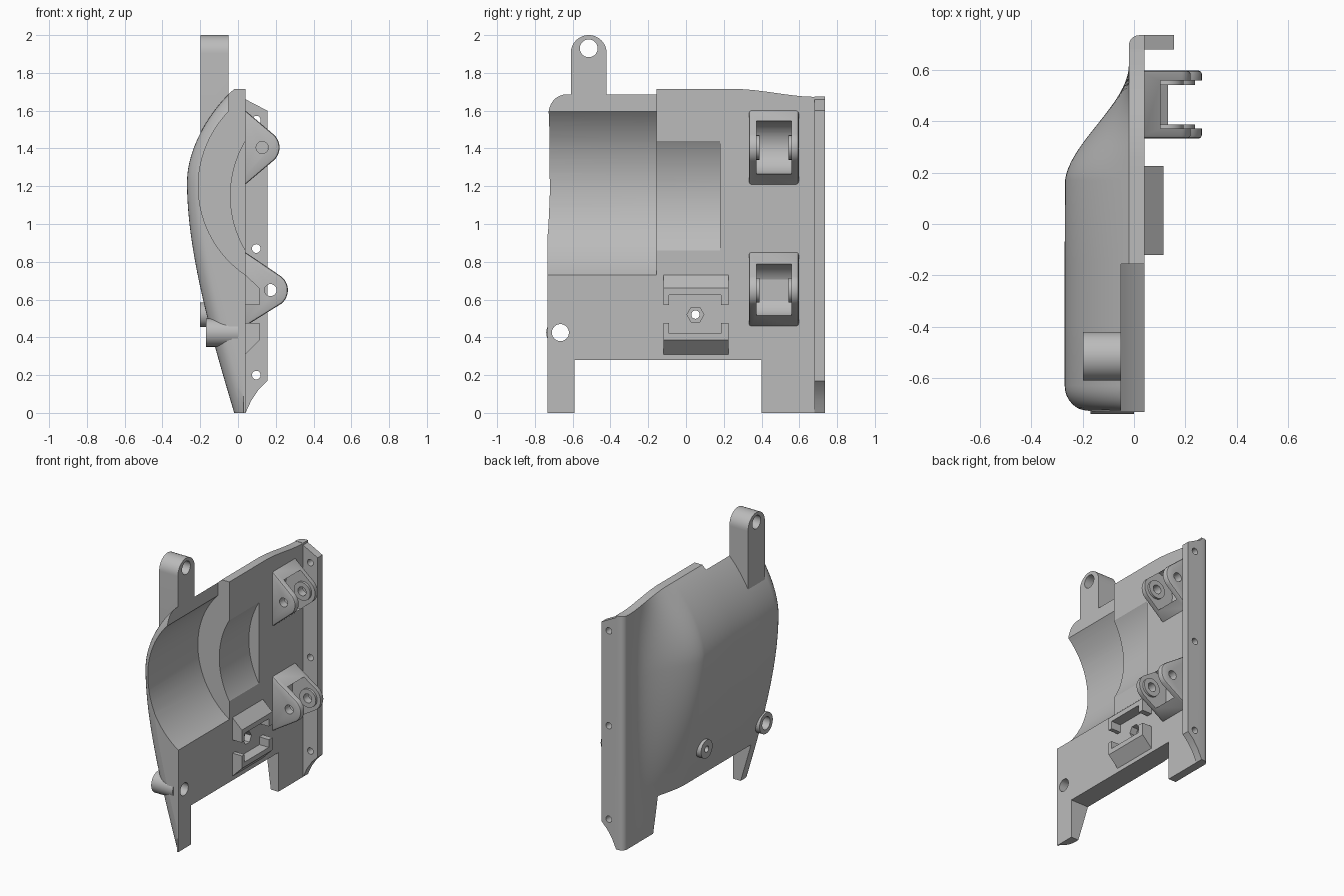
import bpy, bmesh, math
from mathutils import Vector
from mathutils.geometry import interpolate_bezier

old = bpy.data.objects.get("Cube")
if old:
    bpy.data.objects.remove(old, do_unlink=True)

grey = bpy.data.materials.new("plain_grey")
grey.use_nodes = True
grey.diffuse_color = (0.5, 0.5, 0.5, 1)
grey.node_tree.nodes["Principled BSDF"].inputs["Base Color"].default_value = (0.5, 0.5, 0.5, 1)


def loft(name, rings):
    """Closed solid through a list of equal-length point rings."""
    bm = bmesh.new()
    rows = [[bm.verts.new(p) for p in ring] for ring in rings]
    n = len(rows[0])
    for a, b in zip(rows, rows[1:]):
        for i in range(n):
            j = (i + 1) % n
            bm.faces.new((a[i], a[j], b[j], b[i]))
    bm.faces.new(rows[0])
    bm.faces.new(rows[-1])
    bmesh.ops.recalc_face_normals(bm, faces=bm.faces)
    mesh = bpy.data.meshes.new(name)
    bm.to_mesh(mesh)
    bm.free()
    mesh.materials.append(grey)
    ob = bpy.data.objects.new(name, mesh)
    bpy.context.collection.objects.link(ob)
    return ob


def prism_y(name, pts, y0, y1):
    return loft(name, [[(x, y, z) for x, z in pts] for y in (y0, y1)])


def prism_x(name, pts, x0, x1):
    return loft(name, [[(x, y, z) for y, z in pts] for x in (x0, x1)])


def rect(a0, a1, b0, b1):
    return [(a0, b0), (a1, b0), (a1, b1), (a0, b1)]


def arc(cx, cy, r, start=0, end=360, n=48):
    steps = n if end - start == 360 else n + 1
    angles = [math.radians(start + (end - start) * i / n) for i in range(steps)]
    return [(cx + r * math.cos(a), cy + r * math.sin(a)) for a in angles]


def bake(ob):
    deps = bpy.context.evaluated_depsgraph_get()
    mesh = bpy.data.meshes.new_from_object(ob.evaluated_get(deps))
    ob.modifiers.clear()
    ob.data = mesh


def cut(ob, cutters):
    for c in cutters:
        mod = ob.modifiers.new("cut", "BOOLEAN")
        mod.operation = "DIFFERENCE"
        mod.solver = "EXACT"
        mod.object = c
        bake(ob)


def bevel_edges(ob, test, width, segments):
    bm = bmesh.new()
    bm.from_mesh(ob.data)
    edges = [e for e in bm.edges if test(*[v.co for v in e.verts])]
    bmesh.ops.bevel(bm, geom=edges, offset=width, segments=segments, profile=0.5,
                    affect="EDGES")
    bm.to_mesh(ob.data)
    bm.free()


def smoothstep(a, b, v):
    t = min(max((v - a) / (b - a), 0), 1)
    return t * t * (3 - 2 * t)


# Bulged body: side profile faded out towards the back, rounded at the front
FACE, SKIN = 0.04, -0.02
lower = [Vector(p) for p in ((-0.02, 0), (-0.14, 0.4), (-0.27, 0.85), (-0.27, 1.22))]
upper = [Vector(p) for p in ((-0.27, 1.22), (-0.27, 1.4), (-0.15, 1.6), (-0.02, 1.715))]
profile = interpolate_bezier(*lower, 28)[:-1] + interpolate_bezier(*upper, 24)
front_y = [-0.63 - 0.103 * math.sin(math.pi / 2 * i / 8) for i in range(8, -1, -1)]
fade_y = [0.17 + 0.45 * i / 20 for i in range(21)]


def section(y):
    fade = 1 - smoothstep(0.15, 0.62, y)
    d = min(max(-0.63 - y, 0), 0.1)
    inset = 0.1 - math.sqrt(max(0.01 - d * d, 0))
    top = 1 - 0.025 * smoothstep(0.25, 0.7, y)
    ring = [(min(SKIN + (p.x - SKIN) * fade + inset, 0.03), y, p.y * top) for p in profile]
    return ring + [(FACE, y, ring[-1][2]), (FACE, y, 0)]


body = loft("body_shell", [section(y) for y in front_y + [-0.4, -0.155] + fade_y + [0.7]])

# Mounting post with eye
post = prism_x("top_post", [(-0.42, 1.42), (-0.42, 1.9)]
               + arc(-0.515, 1.905, 0.095, 0, 180, 24) + [(-0.61, 1.42)], -0.198, -0.05)

# Screw bosses on the outer skin
front_boss = prism_x("front_boss", arc(-0.665, 0.425, 0.075), -0.17, 0.0)
middle_boss = prism_x("middle_boss", arc(0.05, 0.52, 0.065), -0.2, -0.08)

# Cutters: cavities, leg gap and holes
large_cavity = prism_y("large_cavity", arc(0.357, 1.2, 0.567, n=96), -0.9, -0.155)
small_cavity = prism_y("small_cavity", arc(0.527, 1.15, 0.567, n=96), -0.2, 0.18)
top_step = prism_y("top_step", rect(-0.05, 0.3, 1.2, 1.9), -0.9, -0.155)
leg_gap = prism_x("leg_gap", rect(-0.59, 0.4, -0.2, 0.28), -0.5, 0.3)
front_hole = prism_x("front_hole", arc(-0.665, 0.425, 0.045), -0.5, 0.3)
middle_hole = prism_x("middle_hole", arc(0.05, 0.52, 0.022, n=24), -0.5, 0.3)
nut_recess = prism_x("nut_recess", arc(0.05, 0.52, 0.045, n=6), -0.01, 0.3)
post_hole = prism_x("post_hole", arc(-0.515, 1.93, 0.047), -0.5, 0.3)
cutters = [large_cavity, small_cavity, top_step, leg_gap, front_hole, middle_hole,
           nut_recess, post_hole]

cut(body, cutters[:-1])
cut(post, [large_cavity, post_hole])
cut(front_boss, [front_hole])
cut(middle_boss, [middle_hole])
parts = [body, post, front_boss, middle_boss]

# Back flange with rounded outer corner and three screw holes
flange = prism_y("back_flange", [(SKIN, 0), (FACE, 0), (0.07, 0.065), (0.11, 0.125),
                 (0.155, 0.17), (0.155, 1.6), (FACE, 1.66), (FACE, 1.675), (SKIN, 1.675)],
                 0.68, 0.735)
bevel_edges(flange, lambda a, b: a.x < 0 and b.x < 0 and min(a.y, b.y) > 0.7, 0.04, 6)
for z in (0.2, 0.87, 1.55):
    hole = prism_y("flange_hole", arc(0.097, z, 0.023, n=24), 0.6, 0.8)
    cut(flange, [hole])
    cutters.append(hole)
parts.append(flange)

# Slotted nut holder on the flat face
holder = prism_y("slotted_holder", [(0.03, 0.31), (FACE, 0.31), (0.115, 0.385),
                 (0.115, 0.66), (FACE, 0.73), (0.03, 0.73)], -0.12, 0.225)
slot = prism_y("holder_slot", rect(0.0, 0.3, 0.475, 0.57), -0.3, 0.4)
pocket = prism_x("holder_pocket", rect(-0.09, 0.185, 0.42, 0.625), 0.0, 0.3)
cut(holder, [slot, pocket])
cutters += [slot, pocket]
parts.append(holder)

# Hinge brackets: wedge with two ears, a round saddle and inner rings
for label, px, pz, rise, fall in (("upper", 0.128, 1.405, 0.195, 0.195),
                                  ("lower", 0.172, 0.65, 0.2, 0.19)):
    shape = [(0.01, pz - fall), (FACE, pz - fall)] + arc(px, pz, 0.092, -52, 52, 20)
    shape += [(FACE, pz + rise), (0.01, pz + rise)]
    bracket = prism_y(label + "_bracket", shape, 0.333, 0.597)
    bevel_edges(bracket, lambda a, b: abs(a.y - b.y) < 0.001 and max(a.x, b.x) > 0.03,
                0.012, 2)
    saddle = prism_y("saddle", arc(px, pz, 0.143, n=64), 0.372, 0.558)
    pin = prism_y("pin_hole", arc(px, pz, 0.032, n=32), 0.2, 0.66)
    cut(bracket, [saddle, pin])
    if label == "upper":
        cut(body, [saddle])
    parts.append(bracket)
    for side, y0, y1 in (("front", 0.37, 0.388), ("back", 0.542, 0.56)):
        ring = prism_y(label + "_" + side + "_ring", arc(px, pz, 0.065), y0, y1)
        cut(ring, [pin])
        parts.append(ring)
    cutters += [saddle, pin]

for c in cutters:
    bpy.data.objects.remove(c, do_unlink=True)

# Smooth curves, crisp edges
bpy.ops.object.select_all(action="DESELECT")
for ob in parts:
    ob.select_set(True)
bpy.context.view_layer.objects.active = body
bpy.ops.object.shade_smooth_by_angle(angle=math.radians(30))
